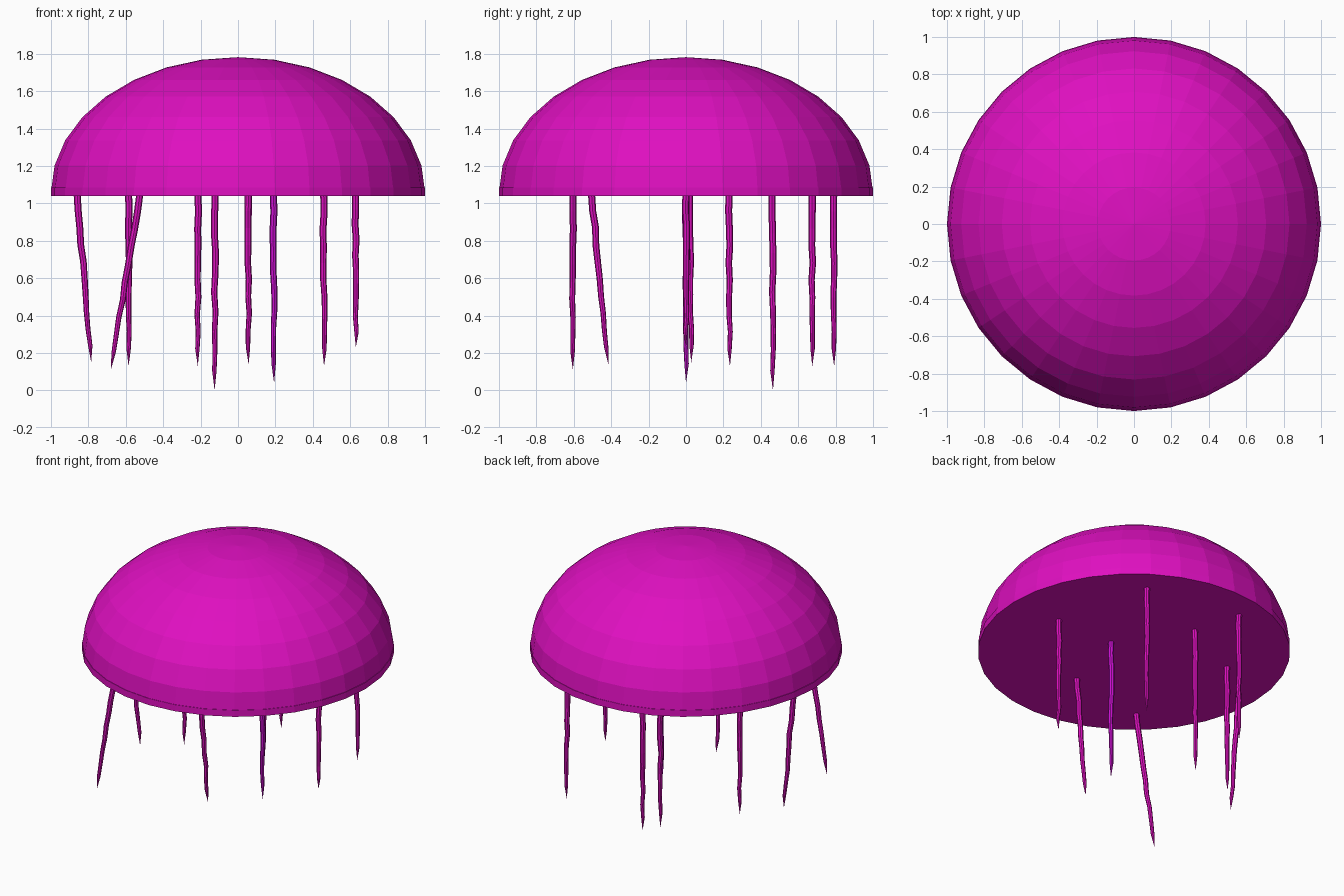
import bpy, bmesh, math, random
from mathutils import Vector

if "Cube" in bpy.data.objects:
    bpy.data.objects.remove(bpy.data.objects["Cube"])

random.seed(4)


def material(name, color):
    m = bpy.data.materials.new(name)
    m.diffuse_color = color
    m.use_nodes = True
    m.node_tree.nodes["Principled BSDF"].inputs["Base Color"].default_value = m.diffuse_color
    return m


def finish(bm, name, mat):
    bmesh.ops.recalc_face_normals(bm, faces=bm.faces[:])
    me = bpy.data.meshes.new(name)
    bm.to_mesh(me)
    bm.free()
    me.materials.append(mat)
    ob = bpy.data.objects.new(name, me)
    bpy.context.collection.objects.link(ob)
    return ob


magenta = material("magenta", (0.74, 0.005, 0.53, 1))
violet = material("violet", (0.62, 0.005, 0.66, 1))

# Bell: flattened upper half of a 32 x 16 sphere
bm = bmesh.new()
bmesh.ops.create_uvsphere(bm, u_segments=32, v_segments=16, radius=1)
low = [v for v in bm.verts if v.co.z < -0.01]
bmesh.ops.delete(bm, geom=low, context='VERTS')
for v in bm.verts:
    v.co.z = v.co.z * 0.72 + 1.062
finish(bm, "bell", magenta)

# Rim: thin disc closing the underside
bm = bmesh.new()
bmesh.ops.create_cone(bm, cap_ends=True, segments=32, radius1=1, radius2=1, depth=0.046)
# start the ring on the x axis like the bell
bmesh.ops.translate(bm, verts=bm.verts, vec=(0, 0, 1.062))
finish(bm, "rim", magenta)


# Tentacles: thin tapering tubes with a slight wobble
def tentacle(name, top, tip, mat):
    top, tip = Vector(top), Vector(tip)
    sides, steps = 8, 10
    bm = bmesh.new()
    rings = []
    for i in range(steps):
        t = i / steps
        c = top.lerp(tip, t)
        if i > 0:
            c.x += random.uniform(-0.004, 0.004)
            c.y += random.uniform(-0.004, 0.004)
        r = 0.019 - 0.009 * t ** 2
        rings.append([bm.verts.new(c + Vector((r * math.cos(a), r * math.sin(a), 0)))
                      for a in (2 * math.pi * k / sides for k in range(sides))])
    for lo, hi in zip(rings, rings[1:]):
        for k in range(sides):
            n = (k + 1) % sides
            bm.faces.new((lo[k], lo[n], hi[n], hi[k]))
    end = bm.verts.new(tip)
    for k in range(sides):
        bm.faces.new((rings[-1][k], rings[-1][(k + 1) % sides], end))
    bm.faces.new(rings[0])
    finish(bm, name, mat)


Z = 1.05
paths = [
    ((-0.86, 0.02, Z), (-0.785, 0.028, 0.15)),
    ((-0.585, 0.23, Z), (-0.585, 0.235, 0.13)),
    ((-0.525, -0.605, Z), (-0.68, -0.605, 0.11)),
    ((-0.215, 0.79, Z), (-0.215, 0.792, 0.13)),
    ((-0.122, 0.46, Z), (-0.125, 0.465, 0.0)),
    ((0.055, -0.505, Z), (0.057, -0.415, 0.14)),
    ((0.19, 0.0, Z), (0.193, 0.0, 0.04)),
    ((0.458, 0.675, Z), (0.46, 0.675, 0.13)),
    ((0.628, 0.0, Z), (0.63, 0.0, 0.23)),
]
for i, (a, b) in enumerate(paths, 1):
    tentacle(f"tentacle_{i}", a, b, violet if i == 7 else magenta)
